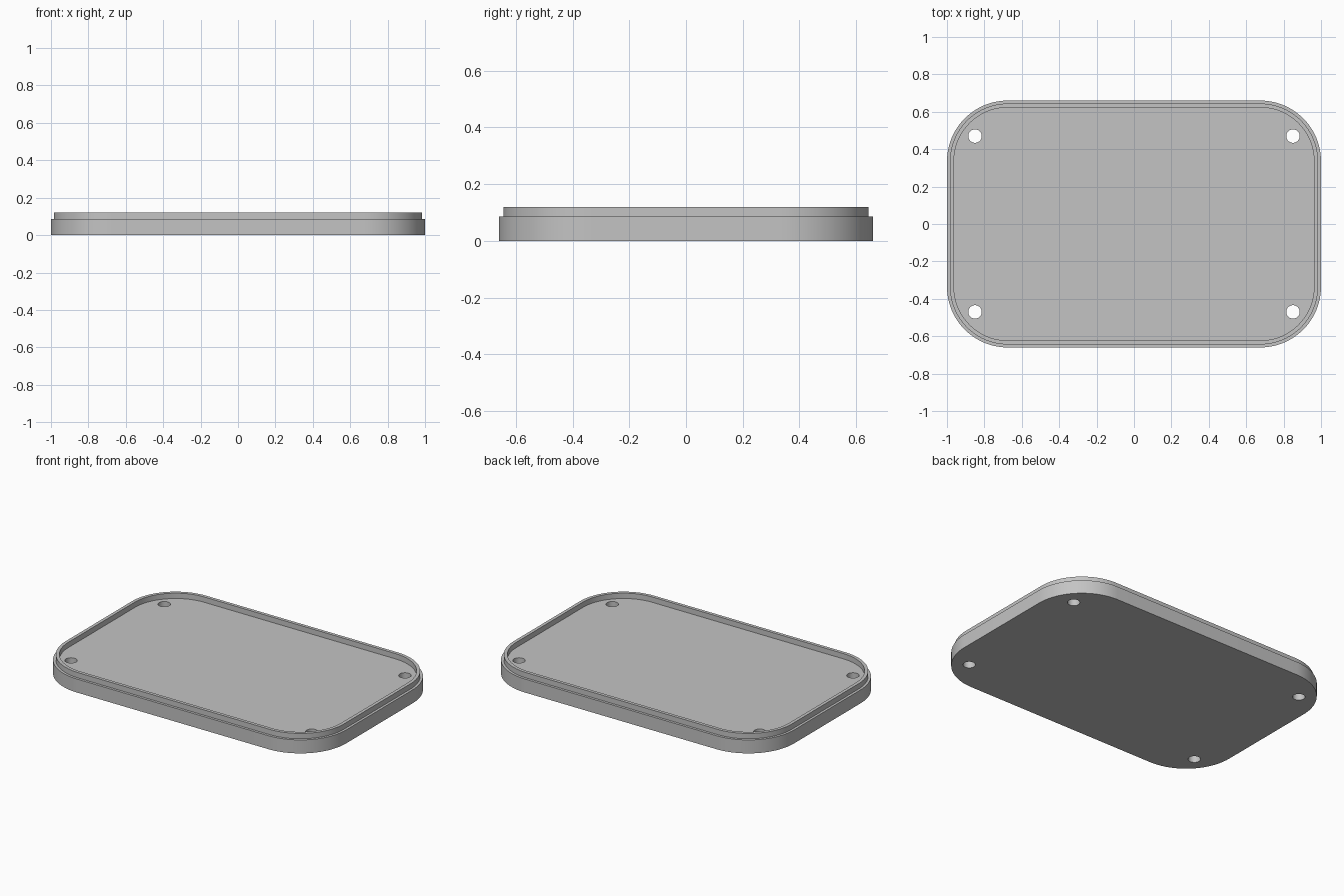
import bpy, bmesh, math

cube = bpy.data.objects.get("Cube")
if cube:
    bpy.data.objects.remove(cube, do_unlink=True)

HALF_X, HALF_Y, RADIUS = 1.0, 0.66, 0.325
STEP_Z, TOP_Z = 0.086, 0.12
HOLE_X, HOLE_Y, HOLE_R = 0.85, 0.47, 0.036
ARC = 24

grey = bpy.data.materials.new("plain grey")
grey.use_nodes = True
colour = (0.55, 0.55, 0.55, 1)
grey.diffuse_color = colour
grey.node_tree.nodes["Principled BSDF"].inputs["Base Color"].default_value = colour


def rounded_ring(bm, inset, z):
    """Rounded rectangle of vertices, moved inwards by inset."""
    r = RADIUS - inset
    ring = []
    for corner, (sx, sy) in enumerate([(1, 1), (-1, 1), (-1, -1), (1, -1)]):
        for i in range(ARC + 1):
            a = math.pi / 2 * (corner + i / ARC)
            ring.append(bm.verts.new((sx * (HALF_X - RADIUS) + r * math.cos(a),
                                      sy * (HALF_Y - RADIUS) + r * math.sin(a), z)))
    return ring


def make_object(name, bm):
    bmesh.ops.recalc_face_normals(bm, faces=bm.faces)
    mesh = bpy.data.meshes.new(name)
    bm.to_mesh(mesh)
    bm.free()
    mesh.materials.append(grey)
    obj = bpy.data.objects.new(name, mesh)
    bpy.context.collection.objects.link(obj)
    return obj


# Lid: outer wall, step, raised lip and recessed floor
bm = bmesh.new()
profile = [(0, 0), (0, STEP_Z), (0.016, STEP_Z), (0.016, TOP_Z),
           (0.037, TOP_Z), (0.037, STEP_Z)]
rings = [rounded_ring(bm, inset, z) for inset, z in profile]
for low, high in zip(rings, rings[1:]):
    for i in range(len(low)):
        j = (i + 1) % len(low)
        bm.faces.new((low[i], low[j], high[j], high[i]))
bm.faces.new(rings[0][::-1])
bm.faces.new(rings[-1])
lid = make_object("lid", bm)

# Screw holes through the four corners
bm = bmesh.new()
for sx in (-1, 1):
    for sy in (-1, 1):
        drill = bmesh.ops.create_cone(bm, cap_ends=True, segments=32,
                                      radius1=HOLE_R, radius2=HOLE_R, depth=0.5)
        bmesh.ops.translate(bm, verts=drill["verts"], vec=(sx * HOLE_X, sy * HOLE_Y, 0))
cutter = make_object("screw_hole_cutter", bm)
cutter.hide_render = True

bpy.ops.object.select_all(action="DESELECT")
lid.select_set(True)
bpy.context.view_layer.objects.active = lid
holes = lid.modifiers.new("screw holes", "BOOLEAN")
holes.operation = "DIFFERENCE"
holes.solver = "EXACT"
holes.object = cutter
bpy.ops.object.modifier_apply(modifier=holes.name)
bpy.data.objects.remove(cutter, do_unlink=True)
bpy.ops.object.shade_smooth_by_angle(angle=math.radians(30))
